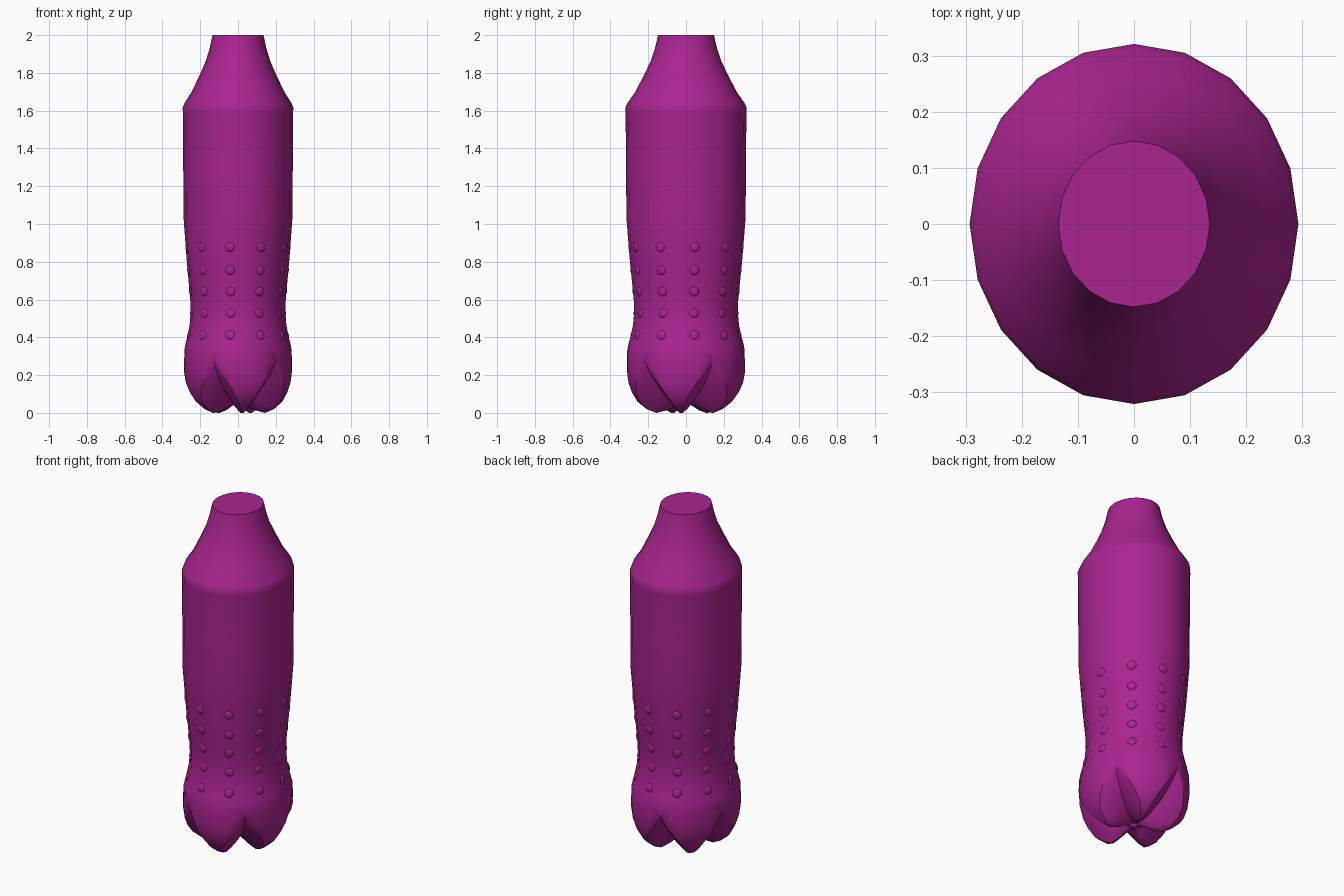
import bpy, bmesh, math
from mathutils import Vector, Matrix

cube = bpy.data.objects.get("Cube")
if cube:
    bpy.data.objects.remove(cube, do_unlink=True)

DEPTH = 1.095      # the section is slightly oval, deeper than wide
SIDES = 20
FINE = 80          # finer ring count for the lobed base

mat = bpy.data.materials.new("magenta plastic")
mat.use_nodes = True
color = (0.40, 0.018, 0.28, 1)
mat.diffuse_color = color
bsdf = next(n for n in mat.node_tree.nodes if n.type == 'BSDF_PRINCIPLED')
bsdf.inputs["Base Color"].default_value = color


def oval(r, angle, z):
    return Vector((r * math.cos(angle), DEPTH * r * math.sin(angle), z))


def make_object(name, bm, crease=40):
    bmesh.ops.recalc_face_normals(bm, faces=bm.faces)
    mesh = bpy.data.meshes.new(name)
    bm.to_mesh(mesh)
    bm.free()
    mesh.materials.append(mat)
    obj = bpy.data.objects.new(name, mesh)
    bpy.context.collection.objects.link(obj)
    bpy.ops.object.select_all(action='DESELECT')
    obj.select_set(True)
    bpy.context.view_layer.objects.active = obj
    bpy.ops.object.shade_smooth_by_angle(angle=math.radians(crease))
    return obj


def skin(bm, upper, lower):
    n = len(upper)
    for i in range(n):
        k = (i + 1) % n
        bm.faces.new((upper[i], upper[k], lower[k], lower[i]))


# Body outline from the mouth down to the hip: (radius, height)
BODY = [(.135, 2.0), (.150, 1.93), (.170, 1.865), (.200, 1.795), (.245, 1.70),
        (.285, 1.637), (.293, 1.615), (.292, 1.59), (.290, 1.30), (.288, 1.03),
        (.280, .92), (.271, .80), (.260, .68), (.252, .59), (.251, .53),
        (.256, .465), (.267, .41), (.279, .36)]

# Base outlines along a foot ridge and along a groove valley, with
# the half width of the groove in degrees
RIDGE = [(.284, .33), (.286, .28), (.286, .22), (.278, .16), (.262, .11),
         (.235, .06), (.190, .02), (.145, .0), (.090, .015), (.050, .035), (.018, .048)]
VALLEY = [(.284, .33), (.286, .28), (.262, .235), (.235, .195), (.205, .16),
          (.170, .125), (.135, .10), (.105, .082), (.070, .066), (.045, .056), (.018, .048)]
WIDTH = [18, 3, 9, 16, 22, 27.5, 31, 33, 33, 33, 33]


def base_ring(bm, ridge, valley, width):
    """One ring: five grooves, each with four steps of groove and four of foot per side."""
    ring = []
    for j in range(FINE):
        lobe, step = divmod(j, 16)
        side = step if step <= 8 else 16 - step
        if side <= 4:
            d, w = width * side / 4, 1 - side / 4
        else:
            d, w = width + (36 - width) * (side - 4) / 4, 0
        a = -45 + 72 * lobe + (d if step <= 8 else 72 - d)
        r = ridge[0] + (valley[0] - ridge[0]) * w
        z = ridge[1] + (valley[1] - ridge[1]) * w
        ring.append(bm.verts.new(oval(r, math.radians(a), z)))
    return ring


# Bottle body with closed mouth and five-footed base
bm = bmesh.new()
rings = [[bm.verts.new(oval(r, 2 * math.pi * i / SIDES, z)) for i in range(SIDES)]
         for r, z in BODY]
bm.faces.new(rings[0])
for a, b in zip(rings, rings[1:]):
    skin(bm, a, b)
feet = [base_ring(bm, *row) for row in zip(RIDGE, VALLEY, WIDTH)]
for i in range(SIDES):
    low = [feet[0][(4 * i + 10 + s) % FINE] for s in range(5)]
    bm.faces.new([rings[-1][i]] + low + [rings[-1][(i + 1) % SIDES]])
for a, b in zip(feet, feet[1:]):
    skin(bm, a, b)
bm.faces.new(feet[-1])
make_object("bottle_body", bm)

# Small moulding point under the base
bm = bmesh.new()
bmesh.ops.create_uvsphere(bm, u_segments=10, v_segments=6, radius=.025,
                          matrix=Matrix.Translation((0, 0, .05)) @ Matrix.Diagonal((1, 1, .7, 1)))
make_object("base_hub", bm)


# Grip dots: ten columns of five flattened studs around the waist
def body_radius(z):
    for (r1, z1), (r0, z0) in zip(BODY, BODY[1:]):
        if z0 <= z <= z1:
            return r0 + (r1 - r0) * (z - z0) / (z1 - z0)


bm = bmesh.new()
flat = math.cos(math.pi / SIDES)   # dots sit at the middle of a side
for z in (.412, .528, .642, .755, .877):
    slope = (body_radius(z + .03) - body_radius(z - .03)) / .06
    for k in range(10):
        a = math.radians(9 + 36 * k)
        normal = Vector((math.cos(a), math.sin(a) / DEPTH, -slope)).normalized()
        turn = normal.to_track_quat('Z', 'Y').to_matrix().to_4x4()
        place = Matrix.Translation(oval(body_radius(z) * flat, a, z))
        bmesh.ops.create_uvsphere(bm, u_segments=12, v_segments=8, radius=.025,
                                  matrix=place @ turn @ Matrix.Diagonal((1, 1, .32, 1)))
make_object("grip_dots", bm, 60)
